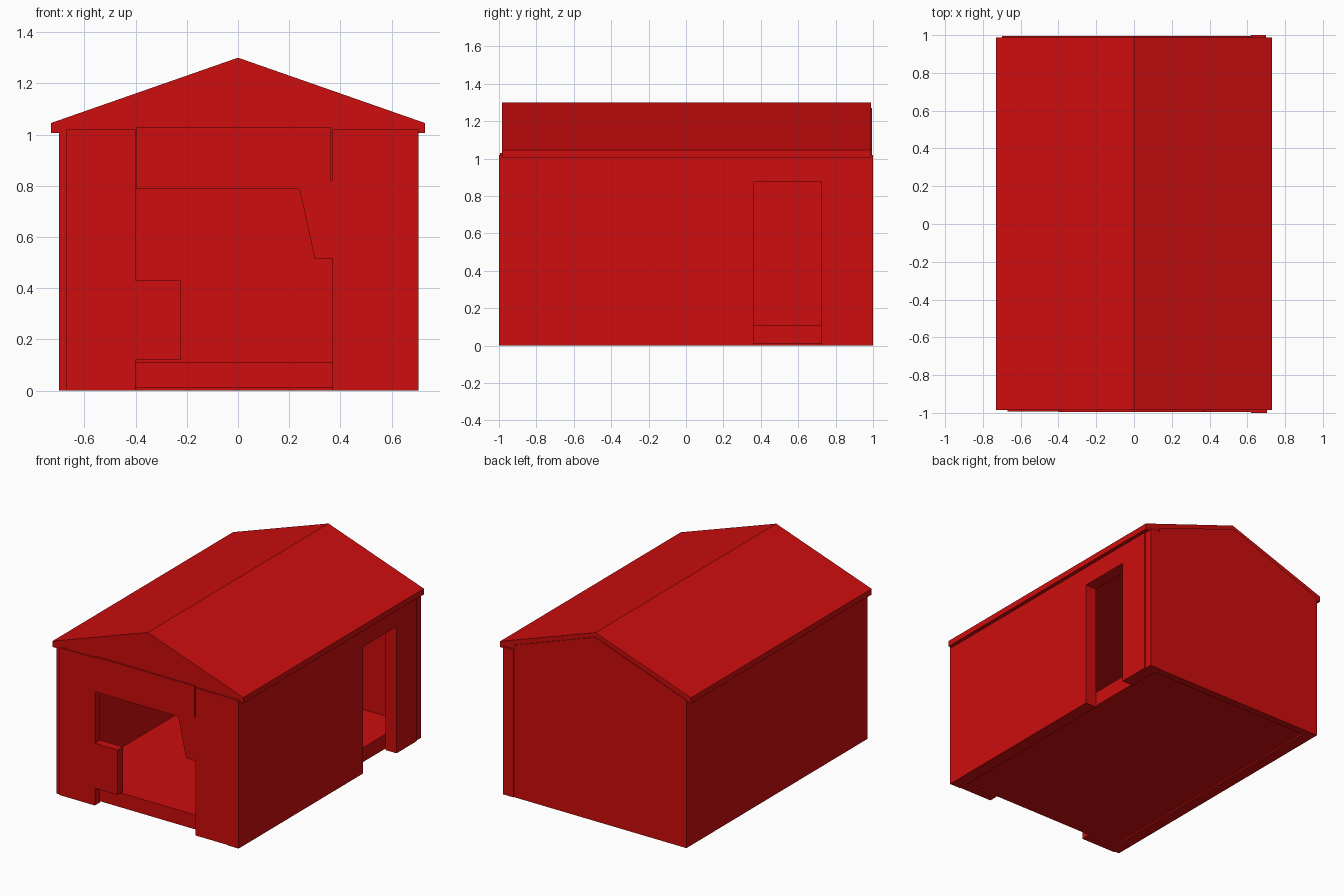
import bpy

cube = bpy.data.objects.get("Cube")
if cube:
    bpy.data.objects.remove(cube, do_unlink=True)

red = bpy.data.materials.new("red paint")
red.use_nodes = True
color = (0.61, 0.004, 0.004, 1)
red.diffuse_color = color
red.node_tree.nodes["Principled BSDF"].inputs["Base Color"].default_value = color


def panel(name, outline, start, end, axis="y"):
    """Extrude an upright outline between two positions along an axis."""
    def place(u, z, d):
        return (u, d, z) if axis == "y" else (d, u, z)
    n = len(outline)
    verts = [place(u, z, d) for d in (start, end) for u, z in outline]
    faces = [list(range(n)), list(range(2 * n - 1, n - 1, -1))]
    faces += [[i, i + n, (i + 1) % n + n, (i + 1) % n] for i in range(n)]
    # The winding depends on the outline direction and the axis
    area = sum(outline[i - 1][0] * outline[i][1] - outline[i][0] * outline[i - 1][1]
               for i in range(n))
    if (area > 0) != (axis == "y"):
        faces = [f[::-1] for f in faces]
    mesh = bpy.data.meshes.new(name)
    mesh.from_pydata(verts, [], faces)
    mesh.materials.append(red)
    obj = bpy.data.objects.new(name, mesh)
    bpy.context.collection.objects.link(obj)
    return obj


def rect(u0, u1, z0, z1):
    return [(u0, z0), (u1, z0), (u1, z1), (u0, z1)]


# Floor slab, slightly above the ground
panel("floor", rect(-0.62, 0.62, 0.01, 0.11), -0.94, 0.95)

# Solid gabled roof with shallow fascia edges
panel("roof", [(-0.73, 1.005), (0.73, 1.005), (0.73, 1.045), (0, 1.3), (-0.73, 1.045)],
      -0.985, 0.988)

# Side walls, one with a doorway that runs to the ground
panel("right_wall", rect(-0.985, 0.95, 0, 1.01), -0.7, -0.62, "x")
panel("left_wall", [(-1, 0), (0.36, 0), (0.36, 0.875), (0.725, 0.875), (0.725, 0),
                    (0.945, 0), (0.945, 1.02), (-1, 1.02)], 0.62, 0.705, "x")

# Back wall rising into the gable, and its corner post
panel("back_wall", [(-0.7, 0), (0.62, 0), (0.62, 1.05), (0, 1.27), (-0.7, 1.02)], 0.945, 0.995)
panel("back_corner_post", rect(0.62, 0.698, 0, 1.02), 0.945, 1.0)

# Front wall pieces around the wide opening
panel("front_right_panel", [(-0.67, 0), (-0.4, 0), (-0.4, 0.12), (-0.225, 0.12),
                            (-0.225, 0.43), (-0.4, 0.43), (-0.4, 1.02), (-0.67, 1.02)],
      -0.993, -0.935)
panel("front_left_panel", [(0.37, 0), (0.62, 0), (0.62, 1.02), (0.37, 1.02)], -0.995, -0.935)
panel("front_header", [(-0.397, 0.787), (0.24, 0.787), (0.3, 0.515), (0.37, 0.515),
                       (0.37, 0.82), (0.364, 0.82), (0.364, 1.03), (-0.397, 1.03)],
      -0.995, -0.935)
